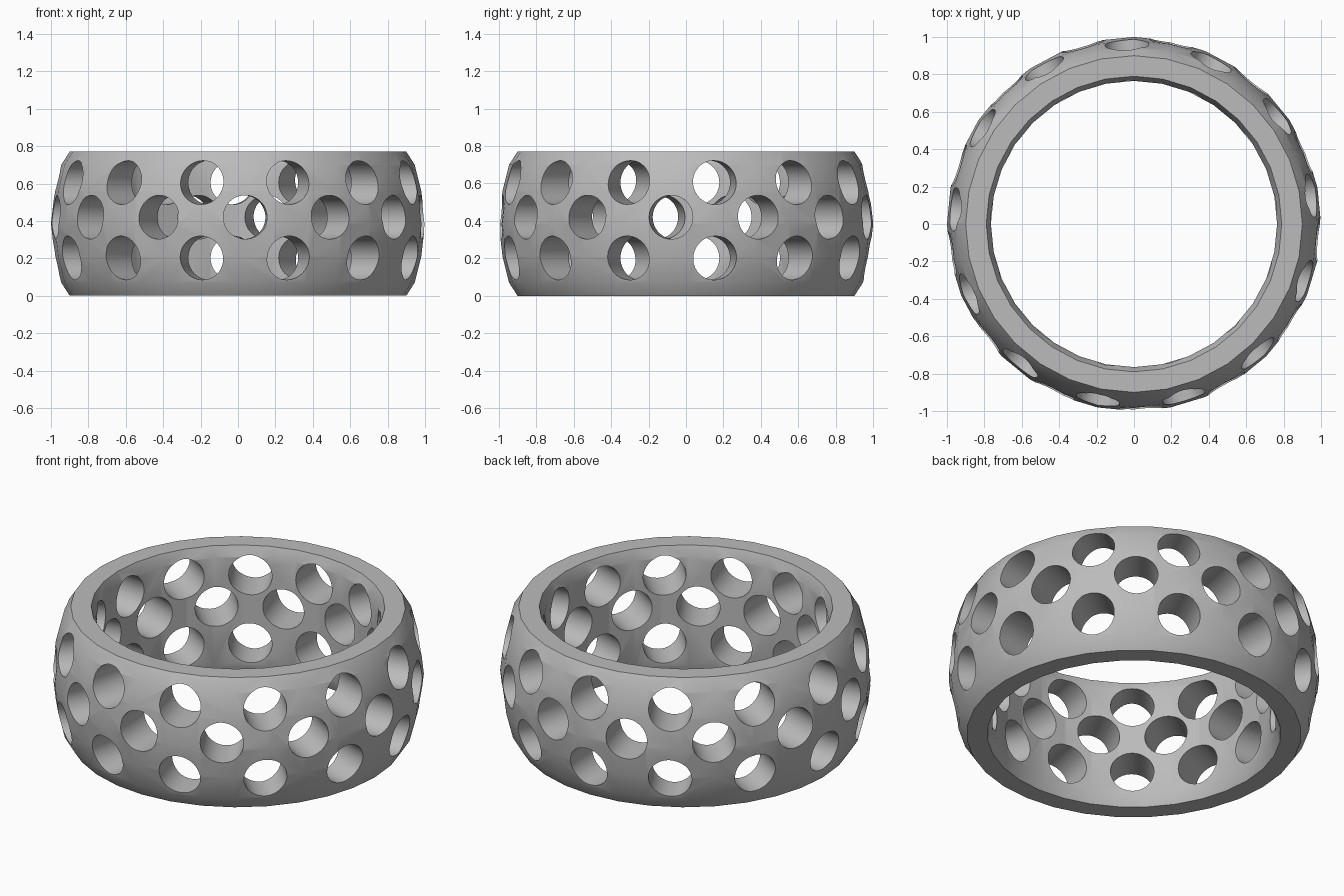
import bpy, bmesh, math
from mathutils import Matrix, Vector

if "Cube" in bpy.data.objects:
    bpy.data.objects.remove(bpy.data.objects["Cube"])

SEGMENTS = 32
HEIGHT = 0.77
HOLES = 13
STEP = 2 * math.pi / HOLES

grey = bpy.data.materials.new("plain grey")
grey.diffuse_color = (0.5, 0.5, 0.5, 1)
grey.use_nodes = True
grey.node_tree.nodes["Principled BSDF"].inputs["Base Color"].default_value = grey.diffuse_color


def make_object(name, bm):
    bmesh.ops.recalc_face_normals(bm, faces=bm.faces)
    mesh = bpy.data.meshes.new(name)
    bm.to_mesh(mesh)
    bm.free()
    mesh.materials.append(grey)
    obj = bpy.data.objects.new(name, mesh)
    bpy.context.collection.objects.link(obj)
    return obj


# Band: closed cross-section (radius, height) turned around z
upper = [(1.0, HEIGHT / 2), (0.98, 0.56), (0.945, 0.70), (0.90, HEIGHT),
         (0.79, HEIGHT), (0.765, 0.71)]
profile = upper + [(r, HEIGHT - z) for r, z in reversed(upper[1:])]
bm = bmesh.new()
rings = []
for i in range(SEGMENTS):
    a = 2 * math.pi * i / SEGMENTS
    rings.append([bm.verts.new((r * math.cos(a), r * math.sin(a), z)) for r, z in profile])
for i in range(SEGMENTS):
    here, there = rings[i], rings[(i + 1) % SEGMENTS]
    for j in range(len(profile)):
        k = (j + 1) % len(profile)
        bm.faces.new((here[j], there[j], there[k], here[k]))
band = make_object("perforated_band", bm)

# Hole cutters: three staggered rows of radial cylinders
bm = bmesh.new()
first = math.radians(2.25)
for z, start in ((0.202, first + STEP / 2), (0.42, first), (0.605, first + STEP / 2)):
    for i in range(HOLES):
        t = start + i * STEP
        out = Vector((math.sin(t), -math.cos(t), 0))
        matrix = Matrix.Translation(out * 0.9 + Vector((0, 0, z))) @ \
            out.to_track_quat('Z', 'Y').to_matrix().to_4x4()
        bmesh.ops.create_cone(bm, cap_ends=True, segments=48, radius1=0.117,
                              radius2=0.117, depth=0.5, matrix=matrix)
cutter = make_object("hole_cutters", bm)
cutter.hide_render = True

# Cut the holes, then smooth everything but the sharp edges
cut = band.modifiers.new("holes", 'BOOLEAN')
cut.operation = 'DIFFERENCE'
cut.solver = 'EXACT'
cut.object = cutter
bpy.context.view_layer.objects.active = band
band.select_set(True)
bpy.ops.object.modifier_apply(modifier=cut.name)
bpy.data.objects.remove(cutter)
bpy.ops.object.shade_smooth_by_angle(angle=math.radians(30))
